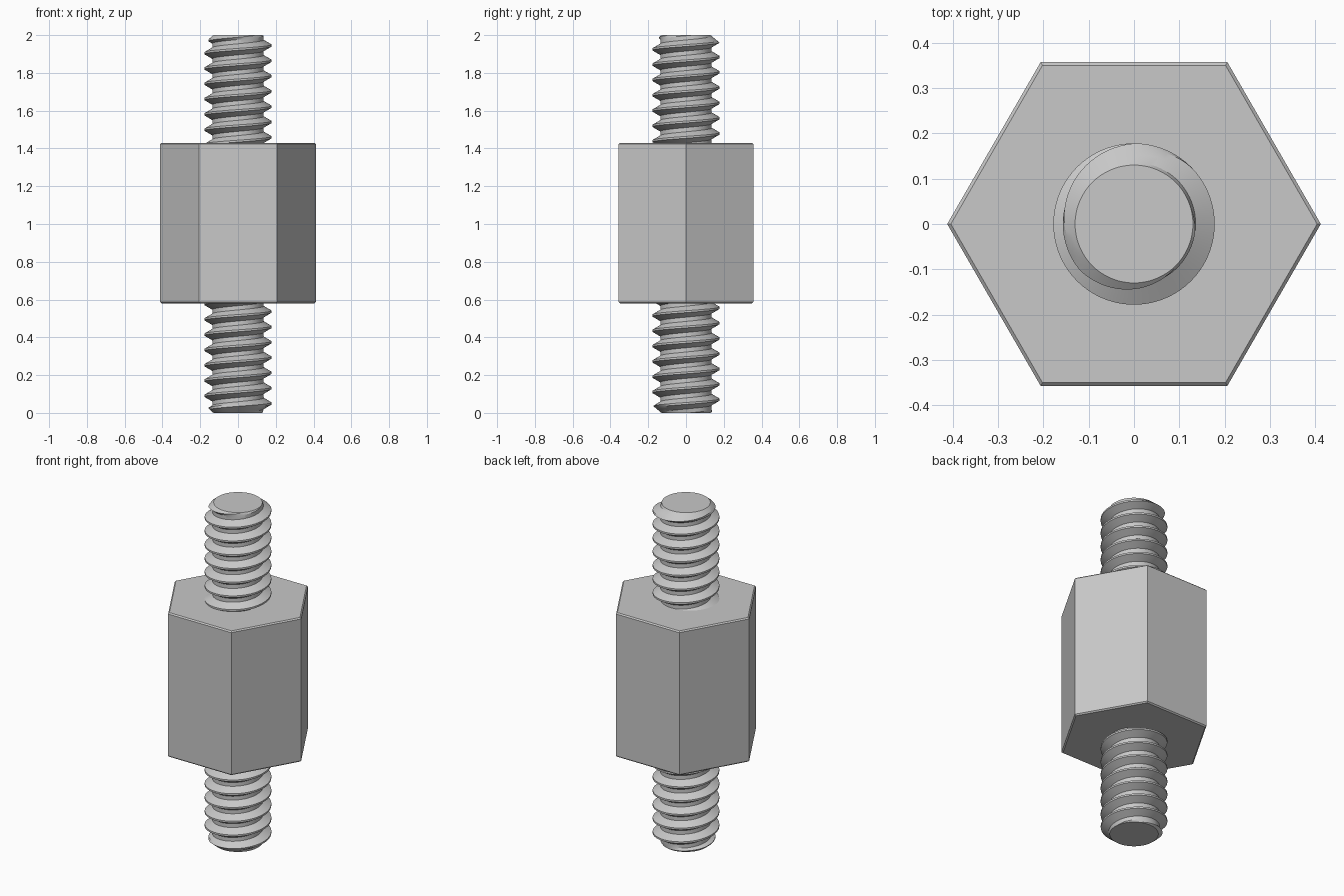
import bpy, bmesh
from math import pi, sin, cos, tan, floor, radians

cube = bpy.data.objects.get("Cube")
if cube:
    bpy.data.objects.remove(cube)

# One plain metal colour
steel = bpy.data.materials.new("light_grey_metal")
steel.use_nodes = True
GREY = (0.58, 0.58, 0.58, 1)
steel.diffuse_color = GREY
steel.node_tree.nodes["Principled BSDF"].inputs["Base Color"].default_value = GREY


def add_object(name, bm):
    bmesh.ops.recalc_face_normals(bm, faces=bm.faces)
    mesh = bpy.data.meshes.new(name)
    bm.to_mesh(mesh)
    bm.free()
    mesh.materials.append(steel)
    obj = bpy.data.objects.new(name, mesh)
    bpy.context.collection.objects.link(obj)
    return obj


# Hexagonal body with narrow chamfers on both ends
BODY_LOW, BODY_HIGH, BODY_RADIUS = 0.58, 1.43, 0.412
bm = bmesh.new()
base = bm.faces.new([bm.verts.new((BODY_RADIUS * cos(i * pi / 3),
                                   BODY_RADIUS * sin(i * pi / 3), BODY_LOW))
                     for i in range(6)])
top = bmesh.ops.extrude_face_region(bm, geom=[base], use_keep_orig=True)["geom"]
bmesh.ops.translate(bm, vec=(0, 0, BODY_HIGH - BODY_LOW),
                    verts=[v for v in top if isinstance(v, bmesh.types.BMVert)])
rims = [e for e in bm.edges if abs(e.verts[0].co.z - e.verts[1].co.z) < 0.01]
bmesh.ops.bevel(bm, geom=rims, offset=0.007, segments=1, affect='EDGES')
add_object("hex_body", bm)

# Helical thread dimensions
PITCH, CREST, ROOT, TIP, SEGMENTS = 0.081, 0.178, 0.136, 0.13, 72
HALF_CREST = PITCH / 16
HALF_ROOT_START = HALF_CREST + (CREST - ROOT) * tan(radians(30))
ROWS = [-HALF_ROOT_START, -(HALF_ROOT_START + HALF_CREST) / 2, -HALF_CREST,
        HALF_CREST, (HALF_ROOT_START + HALF_CREST) / 2, HALF_ROOT_START]


def thread_radius(turn, z, crest_z, free_end):
    """Radius of the V thread, limited by the end chamfer."""
    u = (z - crest_z) / PITCH - turn
    dist = abs(u - floor(u + 0.5)) * PITCH
    r = CREST - (dist - HALF_CREST) / tan(radians(30))
    r = max(ROOT, min(CREST, r))
    return min(r, TIP + 1.2 * abs(free_end - z))


def threaded_stud(name, low, high, crest_z, free_end):
    bm = bmesh.new()
    first = floor((low - crest_z) / PITCH) - 2
    last = floor((high - crest_z) / PITCH) + 2
    grid = []
    for k in range(first, last + 1):
        for offset in ROWS:
            row = []
            for s in range(SEGMENTS + 1):
                turn = s / SEGMENTS
                z = crest_z + PITCH * (k + turn) + offset
                z = max(low, min(high, z))
                r = thread_radius(turn, z, crest_z, free_end)
                row.append(bm.verts.new((r * cos(2 * pi * turn),
                                         r * sin(2 * pi * turn), z)))
            grid.append(row)
    for a, b in zip(grid, grid[1:]):
        for s in range(SEGMENTS):
            bm.faces.new((a[s], a[s + 1], b[s + 1], b[s]))
    # Weld the seam and the flattened ends, then cap them
    bmesh.ops.remove_doubles(bm, verts=bm.verts, dist=0.0001)
    bmesh.ops.holes_fill(bm, edges=[e for e in bm.edges if e.is_boundary], sides=0)
    obj = add_object(name, bm)
    bpy.ops.object.select_all(action='DESELECT')
    obj.select_set(True)
    bpy.context.view_layer.objects.active = obj
    bpy.ops.object.shade_smooth_by_angle(angle=radians(25))


threaded_stud("upper_threaded_stud", BODY_HIGH - 0.03, 2.0, 1.945, 2.0)
threaded_stud("lower_threaded_stud", 0.0, BODY_LOW + 0.03, 0.05, 0.0)
